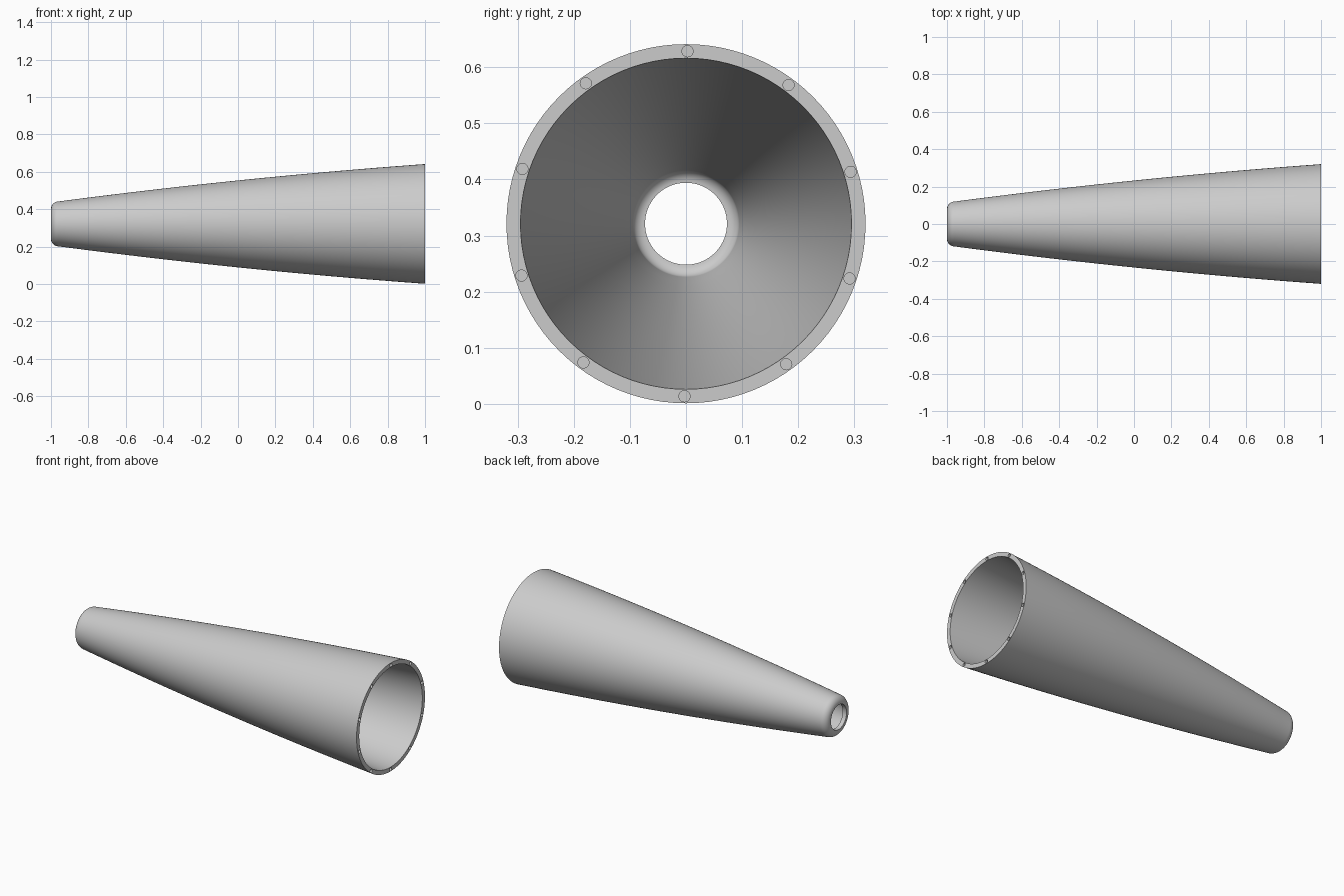
import bpy, bmesh
from math import sin, cos, pi, radians
from mathutils import Matrix, Vector

if "Cube" in bpy.data.objects:
    bpy.data.objects.remove(bpy.data.objects["Cube"])

CENTRE = Vector((0, 0, 0.321))
SEGMENTS = 96

grey = bpy.data.materials.new("light grey")
grey.use_nodes = True
grey.diffuse_color = (0.6, 0.6, 0.6, 1)
grey.node_tree.nodes["Principled BSDF"].inputs["Base Color"].default_value = (0.6, 0.6, 0.6, 1)


def outer_radius(x):
    # gently bulging taper
    t = (x + 0.96) / 1.96
    return 0.12 + 0.2 * t + 0.058 * t * (1 - t)


def make_object(name, bm):
    bmesh.ops.recalc_face_normals(bm, faces=bm.faces)
    mesh = bpy.data.meshes.new(name)
    bm.to_mesh(mesh)
    bm.free()
    mesh.materials.append(grey)
    obj = bpy.data.objects.new(name, mesh)
    bpy.context.collection.objects.link(obj)
    return obj


# Closed wall profile: rounded tip, outer wall, flat rim, inner wall, rounded lip
steps = 28
profile = [(-0.96 - 0.04 * cos(a), 0.08 + 0.04 * sin(a))
           for a in (i * pi / 16 for i in range(8))]
xs = [-0.96 + 1.96 * i / steps for i in range(steps + 1)]
profile += [(x, outer_radius(x)) for x in xs]
profile += [(x, outer_radius(x) - 0.025) for x in reversed(xs[1:])]
profile += [(-0.953 - 0.022 * sin(a), 0.073 + 0.022 * cos(a))
            for a in (i * pi / 16 for i in range(9))]
profile += [(-1, 0.073)]

# Nozzle shell, turned about the long axis
bm = bmesh.new()
verts = [bm.verts.new((x, 0, CENTRE.z + r)) for x, r in profile]
edges = [bm.edges.new((v, verts[(i + 1) % len(verts)])) for i, v in enumerate(verts)]
bmesh.ops.spin(bm, geom=verts + edges, cent=CENTRE, axis=(1, 0, 0),
               angle=2 * pi, steps=SEGMENTS, use_merge=True)
bmesh.ops.remove_doubles(bm, verts=bm.verts, dist=1e-5)
shell = make_object("nozzle_shell", bm)

# Ten bolt holes sunk into the rim
bm = bmesh.new()
for i in range(10):
    a = radians(36 * i + 0.5)
    place = Matrix.Translation(CENTRE + Vector((1, 0.3075 * sin(a), 0.3075 * cos(a))))
    bmesh.ops.create_cone(bm, cap_ends=True, segments=20, radius1=0.01, radius2=0.01,
                          depth=0.06, matrix=place @ Matrix.Rotation(pi / 2, 4, "Y"))
cutter = make_object("bolt_hole_cutter", bm)
cutter.hide_render = True

bpy.ops.object.select_all(action="DESELECT")
bpy.context.view_layer.objects.active = shell
shell.select_set(True)
cut = shell.modifiers.new("bolt_holes", "BOOLEAN")
cut.operation = "DIFFERENCE"
cut.solver = "EXACT"
cut.object = cutter
bpy.ops.object.modifier_apply(modifier=cut.name)
bpy.data.objects.remove(cutter)
bpy.ops.object.shade_smooth_by_angle(angle=radians(35))
